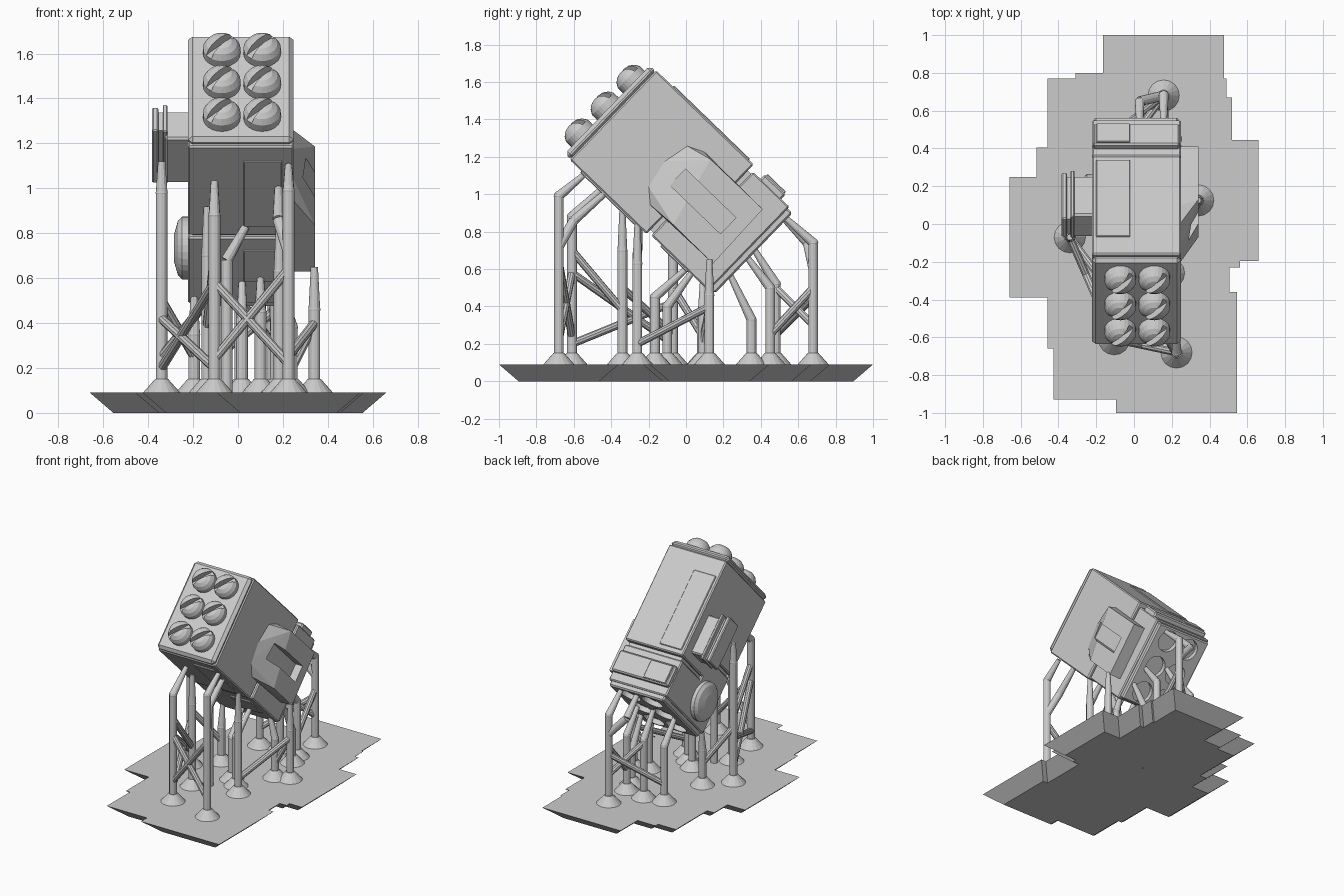
import bpy, bmesh, math
from mathutils import Matrix, Vector

cube = bpy.data.objects.get("Cube")
if cube:
    bpy.data.objects.remove(cube)

grey = bpy.data.materials.new("plain_grey")
grey.use_nodes = True
COLOR = (0.6, 0.6, 0.6, 1)
grey.diffuse_color = COLOR
grey.node_tree.nodes["Principled BSDF"].inputs["Base Color"].default_value = COLOR

# The pod is modelled level (x across, y along, z up) and then pitched nose-up
TILT = Matrix.Rotation(math.radians(-44), 4, 'X')
X0, X1, XC = -0.223, 0.248, 0.0125


def finish(name, bm, matrix=Matrix(), bevel=0):
    if bevel:
        bmesh.ops.bevel(bm, geom=bm.edges[:], offset=bevel, segments=1, affect='EDGES')
    bmesh.ops.recalc_face_normals(bm, faces=bm.faces)
    mesh = bpy.data.meshes.new(name)
    bm.to_mesh(mesh)
    bm.free()
    mesh.materials.append(grey)
    ob = bpy.data.objects.new(name, mesh)
    ob.matrix_world = matrix
    bpy.context.scene.collection.objects.link(ob)
    return ob


def add_box(bm, lo, hi, turn=Matrix()):
    lo, hi = Vector(lo), Vector(hi)
    m = Matrix.Translation((lo + hi) / 2) @ turn @ Matrix.Diagonal((*(hi - lo), 1))
    bmesh.ops.create_cube(bm, size=1, matrix=m)


def box(name, lo, hi, bevel=0):
    bm = bmesh.new()
    add_box(bm, lo, hi)
    return finish(name, bm, TILT, bevel)


def add_rod(bm, a, b, r1, r2, sides=12):
    a, b = Vector(a), Vector(b)
    d = b - a
    m = Matrix.Translation((a + b) / 2) @ d.to_track_quat('Z', 'Y').to_matrix().to_4x4()
    bmesh.ops.create_cone(bm, cap_ends=True, segments=sides, radius1=r1, radius2=r2,
                          depth=d.length, matrix=m)


def extrude(name, profile, x0, x1, bevel=0):
    bm = bmesh.new()
    face = bm.faces.new([bm.verts.new((x0, u, v)) for u, v in profile])
    new = bmesh.ops.extrude_face_region(bm, geom=[face])["geom"]
    bmesh.ops.translate(bm, vec=(x1 - x0, 0, 0),
                        verts=[g for g in new if isinstance(g, bmesh.types.BMVert)])
    return finish(name, bm, TILT, bevel)


def cut(ob, cutter_bm):
    cutter = finish("cutter", cutter_bm, TILT)
    cutter.hide_render = True
    mod = ob.modifiers.new("cut", 'BOOLEAN')
    mod.object, mod.operation, mod.solver = cutter, 'DIFFERENCE', 'EXACT'
    bpy.context.view_layer.update()
    ob.data = bpy.data.meshes.new_from_object(ob.evaluated_get(bpy.context.evaluated_depsgraph_get()))
    ob.modifiers.clear()
    bpy.data.objects.remove(cutter)


# Pod body: stepped front and rear halves around a recessed neck
extrude("main_body", [(-1.27, .42), (-.7, .42), (-.7, .72), (-.545, .72),
                      (-.545, 1.085), (-1.27, 1.085)], X0, X1, 0.008)
extrude("rear_body", [(-.675, .432), (-.25, .432), (-.25, 1.055), (-.52, 1.055),
                      (-.52, .745), (-.675, .745)], X0, X1, 0.008)
box("neck", (X0 + .02, -.75, .45), (X1 - .02, -.48, 1.04))
box("front_plate", (X0, -1.312, .425), (X1, -1.262, 1.08), 0.02)
box("rear_top_band", (X0 + .005, -.465, 1.03), (X1 - .005, -.31, 1.09), 0.01)
rear_plate = box("rear_plate", (X0 + .012, -.27, .445), (X1 - .012, -.215, 1.042), 0.01)
box("top_hatch", (-.2, -1.145, 1.08), (-.02, -.58, 1.093), 0.004)
box("rear_top_hatch", (-.2, -.455, 1.08), (-.02, -.32, 1.1), 0.004)
box("bottom_hatch", (.025, -1.183, .41), (.195, -.767, .43), 0.004)
box("rear_bottom_hatch", (.025, -.6, .422), (.195, -.4, .44), 0.004)

# Slotted rocket noses and rear exhaust openings
COLUMNS = (XC - .085, XC + .095)
ROWS = (.558, .758, .957)
holes = bmesh.new()
for i, x in enumerate(COLUMNS):
    for j, v in enumerate(ROWS):
        bm = bmesh.new()
        rings = [(-1.29, .083), (-1.35, .083), (-1.375, .068), (-1.392, .045), (-1.4, .01)]
        loops = [[bm.verts.new((x + r * math.cos(k * math.tau / 24), u,
                                v + r * math.sin(k * math.tau / 24))) for k in range(24)]
                 for u, r in rings]
        for a, b in zip(loops, loops[1:]):
            for k in range(24):
                n = (k + 1) % 24
                bm.faces.new((a[k], a[n], b[n], b[k]))
        bm.faces.new(loops[0])
        bm.faces.new(loops[-1])
        nose = finish(f"rocket_nose_{i * 3 + j + 1}", bm, TILT)
        slot = bmesh.new()
        add_box(slot, (x - .12, -1.45, v - .016), (x + .12, -1.35, v + .016),
                Matrix.Rotation(math.radians(-45), 4, 'Y'))
        cut(nose, slot)
        add_rod(holes, (x, -.255, v - .015), (x, -.15, v - .015), .077, .077, 24)
cut(rear_plate, holes)

# Left side housing: tapered hull with a recessed window
base = [(-.81, .545), (-.89, .614), (-.916, .748), (-.883, .906), (-.786, .951),
        (-.344, .947), (-.333, .553)]
outer = [(-.63, .555), (-.71, .88), (-.73, .945), (-.344, .947), (-.333, .553)]
bm = bmesh.new()
points = [bm.verts.new((X1 - .01, *p)) for p in base] + [bm.verts.new((.342, *p)) for p in outer]
bmesh.ops.convex_hull(bm, input=points)
housing = finish("left_housing", bm, TILT)
window = bmesh.new()
add_box(window, (.285, -.79, .695), (.4, -.415, .815))
cut(housing, window)

# Right side mount: bracket with a rail
box("right_bracket", (-.325, -.9, .83), (X0 + .01, -.61, 1.0), 0.01)
box("right_rail_web", (-.36, -.91, .87), (-.315, -.6, .98))
box("right_rail_plate", (-.383, -.925, .855), (-.355, -.585, 1.0), 0.006)
box("right_rail_flange", (-.335, -.925, .85), (-.315, -.585, 1.015), 0.004)

# Right side round boss
bm = bmesh.new()
add_rod(bm, (X0 + .01, -.42, .615), (-.25, -.42, .615), .14, .14, 28)
add_rod(bm, (-.25, -.42, .615), (-.268, -.42, .615), .14, .12, 28)
add_rod(bm, (-.268, -.42, .615), (-.285, -.42, .615), .12, .06, 28)
finish("right_boss", bm, TILT)

# Supports: foot x, foot y, post height, tip position
R, DECK = .026, .09
SUPPORTS = [
    (.225, -.68, .99, (.225, -.55, 1.1)), (-.105, -.61, .88, (-.105, -.45, 1.03)),
    (-.34, -.07, .98, (-.34, -.07, 1.12)), (.34, .125, .46, (.34, .125, .65)),
    (-.137, -.34, .7, (-.137, -.34, .92)), (.185, -.26, .63, (.185, -.26, .84)),
    (.1, -.166, .45, (.1, 0, .6)), (.018, -.1, .4, (.018, .03, .58)),
    (-.195, .085, .35, (-.195, .1, .52)), (.24, .09, .38, (.2, .09, .53)),
    (.2, .35, .33, (.2, .235, .57)), (.17, .45, .5, (.17, .325, .665)),
    (-.137, .45, .5, (-.137, .325, .665)), (.01, .48, .52, (.01, .365, .705)),
    (.157, .68, .74, (.157, .53, .875)),
]
for i, (x, y, top, tip) in enumerate(SUPPORTS, 1):
    bm = bmesh.new()
    add_rod(bm, (x, y, DECK), (x, y, DECK + .06), .083, .03, 16)
    add_rod(bm, (x, y, DECK), (x, y, top), R, R)
    bmesh.ops.create_uvsphere(bm, u_segments=12, v_segments=6, radius=R * 1.05,
                              matrix=Matrix.Translation((x, y, top)))
    add_rod(bm, (x, y, top), tip, R, .016)
    finish(f"support_{i}", bm)
    # Raft pad under each foot, overlapping its neighbours
    bm = bmesh.new()
    bmesh.ops.create_cube(bm, size=1)
    for vert in bm.verts:
        up = vert.co.z > 0
        s = .64 if up else .43
        vert.co = (x + vert.co.x * s, y + vert.co.y * s, DECK if up else 0)
    finish(f"raft_pad_{i}", bm)

# Diagonal braces between posts: two support indices and two heights
bm = bmesh.new()
BRACES = [(0, 1, .22, .58), (0, 1, .64, .24), (1, 2, .2, .42), (1, 2, .58, .2),
          (1, 4, .7, .38), (2, 8, .5, .25), (2, 4, .25, .5), (14, 12, .45, .22),
          (14, 11, .5, .25), (14, 13, .3, .5), (5, 3, .2, .4), (9, 3, .2, .4)]
for a, b, za, zb in BRACES:
    add_rod(bm, (*SUPPORTS[a][:2], za), (*SUPPORTS[b][:2], zb), .021, .021, 10)
finish("braces", bm)

# Branches that fork off to extra contact points
BRANCHES = [
    [(.225, -.68, .72), (.18, -.6, .86), (.18, -.44, 1.0)],
    [(-.05, -.26, DECK), (-.05, -.26, .68), (.035, -.25, .83)],
    [(.157, .68, .6), (.03, .65, .74), (.03, .53, .865)],
]
bm = bmesh.new()
for a, b, c in BRANCHES:
    add_rod(bm, a, b, R, R)
    add_rod(bm, b, c, R, .018)
finish("support_branches", bm)
